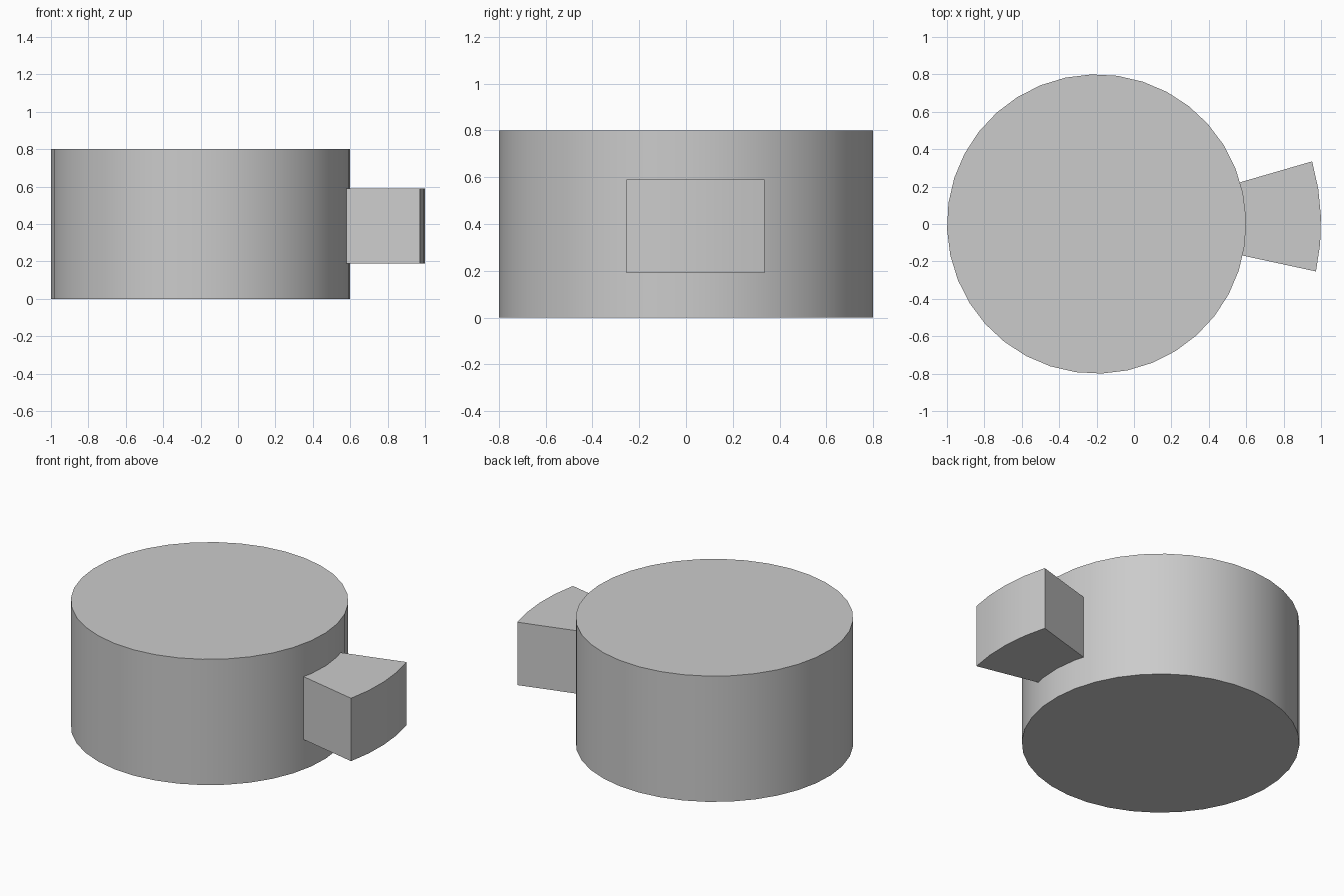
import bpy, bmesh
from math import radians, cos, sin

cube = bpy.data.objects.get("Cube")
if cube:
    bpy.data.objects.remove(cube, do_unlink=True)

AXIS_X = -0.2

grey = bpy.data.materials.new("plain_grey")
grey.use_nodes = True
grey.diffuse_color = (0.6, 0.6, 0.6, 1)
grey.node_tree.nodes["Principled BSDF"].inputs["Base Color"].default_value = (0.6, 0.6, 0.6, 1)


def arc(radius, start, end, steps):
    """Points along an arc about the drum axis, angles in degrees."""
    angles = [radians(start + (end - start) * i / steps) for i in range(steps + 1)]
    return [(AXIS_X + radius * cos(a), radius * sin(a)) for a in angles]


def extruded(name, outline, bottom, top):
    """Upright solid from a flat outline, smooth except at sharp edges."""
    bm = bmesh.new()
    base = bm.faces.new([bm.verts.new((x, y, bottom)) for x, y in outline])
    result = bmesh.ops.extrude_face_region(bm, geom=[base], use_keep_orig=True)
    raised = [v for v in result["geom"] if isinstance(v, bmesh.types.BMVert)]
    bmesh.ops.translate(bm, verts=raised, vec=(0, 0, top - bottom))
    bmesh.ops.recalc_face_normals(bm, faces=bm.faces)
    mesh = bpy.data.meshes.new(name)
    bm.to_mesh(mesh)
    bm.free()
    mesh.materials.append(grey)
    obj = bpy.data.objects.new(name, mesh)
    bpy.context.collection.objects.link(obj)
    bpy.ops.object.select_all(action="DESELECT")
    obj.select_set(True)
    bpy.context.view_layer.objects.active = obj
    bpy.ops.object.shade_smooth_by_angle(angle=radians(30))
    return obj


# Round drum
extruded("drum", arc(0.8, 2, 362, 36)[:-1], 0, 0.8)

# Flared side block, its inner end seated in the drum wall
block = arc(1.2, -12.2, 16.2, 4) + arc(0.79, 16.2, -12.2, 4)
extruded("side_block", block, 0.19, 0.59)
